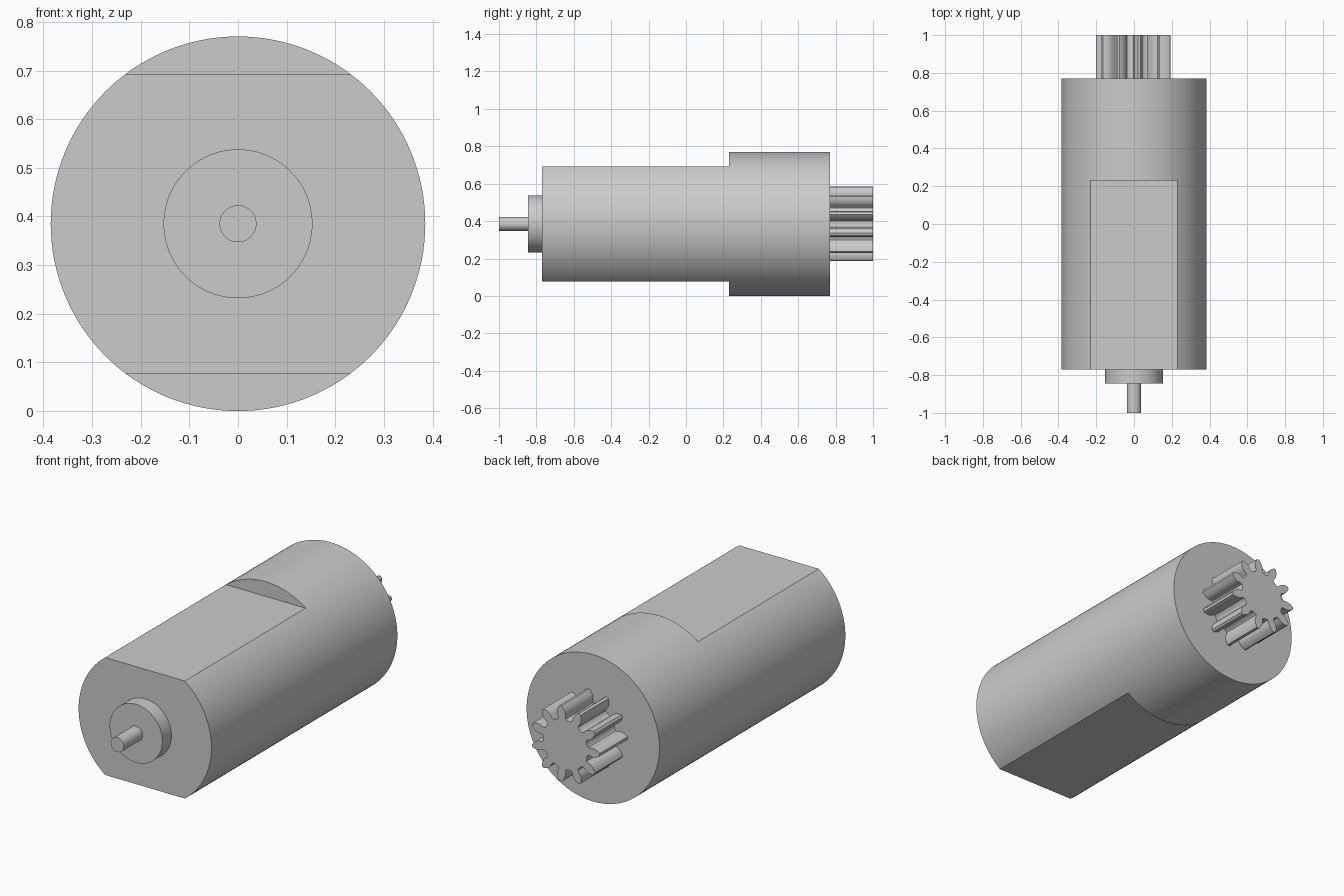
import bpy
import bmesh
from math import sin, cos, pi, radians, asin

AXIS_Z = 0.385
BODY_R = 0.385

if "Cube" in bpy.data.objects:
    bpy.data.objects.remove(bpy.data.objects["Cube"], do_unlink=True)

metal = bpy.data.materials.new("plain grey")
metal.use_nodes = True
grey = (0.6, 0.6, 0.6, 1)
metal.diffuse_color = grey
metal.node_tree.nodes["Principled BSDF"].inputs["Base Color"].default_value = grey


def extrude_profile(name, points, y0, y1):
    """Extrude an (x, z) outline about the axis from y0 to y1."""
    bm = bmesh.new()
    face = bm.faces.new([bm.verts.new((x, y0, z + AXIS_Z)) for x, z in points])
    made = bmesh.ops.extrude_face_region(bm, geom=[face], use_keep_orig=True)["geom"]
    moved = [v for v in made if isinstance(v, bmesh.types.BMVert)]
    bmesh.ops.translate(bm, verts=moved, vec=(0, y1 - y0, 0))
    bmesh.ops.recalc_face_normals(bm, faces=bm.faces[:])
    mesh = bpy.data.meshes.new(name)
    bm.to_mesh(mesh)
    bm.free()
    mesh.materials.append(metal)
    obj = bpy.data.objects.new(name, mesh)
    bpy.context.collection.objects.link(obj)
    return obj


def circle(radius, sides):
    return [(radius * cos(2 * pi * i / sides), radius * sin(2 * pi * i / sides))
            for i in range(sides)]


def smooth(obj):
    bpy.ops.object.select_all(action="DESELECT")
    obj.select_set(True)
    bpy.context.view_layer.objects.active = obj
    bpy.ops.object.shade_smooth_by_angle(angle=radians(30))


def cut(obj, cutter):
    cutter.hide_render = True
    bpy.ops.object.select_all(action="DESELECT")
    obj.select_set(True)
    bpy.context.view_layer.objects.active = obj
    mod = obj.modifiers.new("flat", "BOOLEAN")
    mod.operation = "DIFFERENCE"
    mod.solver = "EXACT"
    mod.object = cutter
    bpy.ops.object.modifier_apply(modifier=mod.name)
    bpy.data.objects.remove(cutter, do_unlink=True)


# Round body with a flat milled into the top and bottom of its front end
body = extrude_profile("body", circle(BODY_R, 128), -0.77, 0.77)
for side in (1, -1):
    near, far = side * 0.308, side * 0.6
    block = [(-0.5, near), (0.5, near), (0.5, far), (-0.5, far)]
    cut(body, extrude_profile("flat_cutter", block, -0.9, 0.23))

# Front collar and output shaft
collar = extrude_profile("front_collar", circle(0.153, 96), -0.845, -0.77)
shaft = extrude_profile("front_shaft", circle(0.038, 48), -1, -0.845)

# Rear pinion: radius and half width up one tooth flank, undercut at the root
TEETH = 11
FLANK = [(0.130, 0.026), (0.134, 0.021), (0.142, 0.020), (0.152, 0.0225),
         (0.162, 0.0235), (0.173, 0.022), (0.183, 0.018), (0.192, 0.013),
         (0.200, 0.007)]
outline = []
for t in range(TEETH):
    middle = pi + 2 * pi * t / TEETH
    tooth = [(r, -w) for r, w in FLANK] + [(r, w) for r, w in reversed(FLANK)]
    for r, w in tooth:
        a = middle + asin(w / r)
        outline.append((r * cos(a), r * sin(a)))
pinion = extrude_profile("rear_pinion", outline, 0.77, 1)

for part in (body, collar, shaft, pinion):
    smooth(part)
